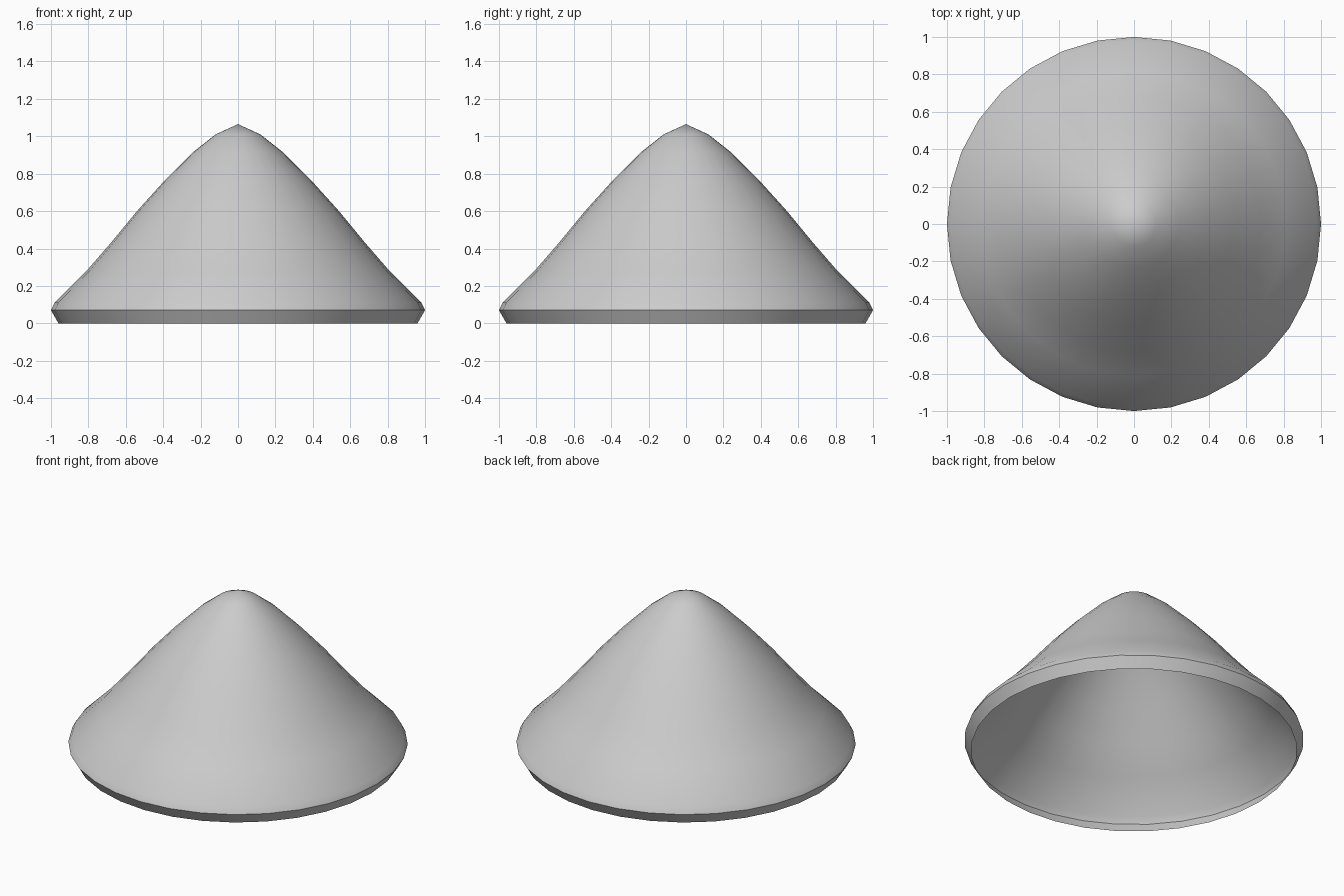
import bpy, bmesh, math

if "Cube" in bpy.data.objects:
    bpy.data.objects.remove(bpy.data.objects["Cube"])

SIDES = 32
# Profile (radius, height) from the open bottom edge up to the last ring below the tip
PROFILE = [(0.96, 0.0), (1.0, 0.07), (0.98, 0.11), (0.81, 0.28), (0.68, 0.43),
           (0.54, 0.60), (0.40, 0.755), (0.24, 0.915), (0.12, 1.01)]
TIP = 1.065


def ring(bm, r, z):
    return [bm.verts.new((r * math.cos(2 * math.pi * i / SIDES),
                          r * math.sin(2 * math.pi * i / SIDES), z))
            for i in range(SIDES)]


# Thin open cone shell, revolved from the profile
bm = bmesh.new()
rings = [ring(bm, r, z) for r, z in PROFILE]
for a, b in zip(rings, rings[1:]):
    for i in range(SIDES):
        j = (i + 1) % SIDES
        bm.faces.new((a[i], a[j], b[j], b[i]))

# Pointed cap
tip = bm.verts.new((0, 0, TIP))
for i in range(SIDES):
    bm.faces.new((rings[-1][i], rings[-1][(i + 1) % SIDES], tip))

# Smooth shell with a sharp lower rim
for f in bm.faces:
    f.smooth = True
for v, w in zip(rings[1], rings[1][1:] + rings[1][:1]):
    bm.edges.get((v, w)).smooth = False

mesh = bpy.data.meshes.new("conical_shell")
bm.to_mesh(mesh)
bm.free()
shell = bpy.data.objects.new("conical_shell", mesh)
bpy.context.collection.objects.link(shell)
